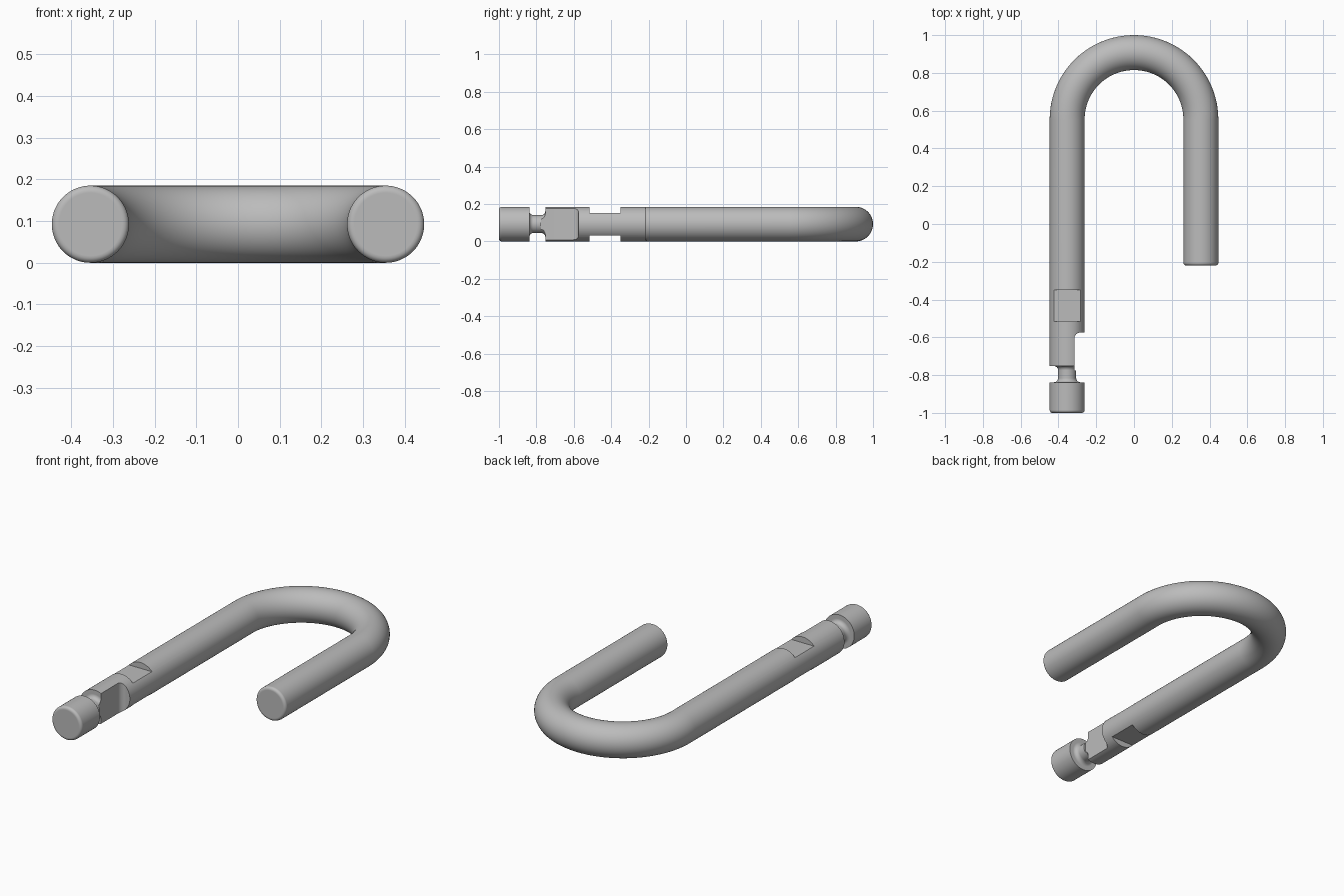
import bpy, bmesh
from math import sin, cos, pi
from mathutils import Vector, Matrix

default = bpy.data.objects.get("Cube")
if default:
    bpy.data.objects.remove(default, do_unlink=True)

R = 0.0925        # rod radius
LEG = 0.354       # leg distance from the centre line
BEND_Y = 0.5535   # centre of the bend
SIDES = 72

steel = bpy.data.materials.new("steel grey")
steel.use_nodes = True
grey = (0.5, 0.5, 0.5, 1)
steel.diffuse_color = grey
steel.node_tree.nodes["Principled BSDF"].inputs["Base Color"].default_value = grey


def add_object(name, bm):
    mesh = bpy.data.meshes.new(name)
    bmesh.ops.recalc_face_normals(bm, faces=bm.faces[:])
    bm.to_mesh(mesh)
    bm.free()
    mesh.materials.append(steel)
    obj = bpy.data.objects.new(name, mesh)
    bpy.context.collection.objects.link(obj)
    return obj


def quarter(steps=6):
    return [i / steps * pi / 2 for i in range(steps + 1)]


def rounded_end(y, f=0.015):
    """Profile (y, radius) of a rod end with a rounded rim."""
    return [(y, R - f - 0.002)] + [
        (y + f * (1 - cos(a)), R - f + f * sin(a)) for a in quarter()]


def groove(y0, y1, neck=0.048, f=0.022):
    """Profile of a turned groove with filleted corners."""
    low = [(y0 + f * (1 - cos(a)), neck + f * (1 - sin(a))) for a in quarter()]
    high = [(y0 + y1 - y, r) for y, r in reversed(low)]
    return [(y0, R)] + low + high + [(y1, R)]


# Stations along the rod: centre, sideways normal, radius
stations = []
for y, r in rounded_end(-1) + groove(-0.838, -0.752):
    stations.append((Vector((-LEG, y, R)), Vector((-1, 0, 0)), r))
BEND_STEPS = 48
for i in range(BEND_STEPS + 1):
    a = pi - pi * i / BEND_STEPS
    n = Vector((cos(a), sin(a), 0))
    stations.append((Vector((0, BEND_Y, R)) + n * LEG, n, R))
for y, r in reversed(rounded_end(-0.22)):
    stations.append((Vector((LEG, y, R)), Vector((1, 0, 0)), r))

# Sweep the rod
bm = bmesh.new()
rings = []
for c, n, r in stations:
    rings.append([bm.verts.new(c + r * (cos(t) * n + sin(t) * Vector((0, 0, 1))))
                  for t in (2 * pi * k / SIDES for k in range(SIDES))])
for a, b in zip(rings, rings[1:]):
    for k in range(SIDES):
        j = (k + 1) % SIDES
        bm.faces.new((a[k], a[j], b[j], b[k]))
bm.faces.new(rings[0])
bm.faces.new(rings[-1])
shackle = add_object("shackle_rod", bm)


def cut_box(name, low, high, fillet=0):
    """Cut a box out of the rod; the fillet rounds its low-x, high-y corner."""
    low, high = Vector(low), Vector(high)
    bm = bmesh.new()
    bmesh.ops.create_cube(bm, size=1, matrix=Matrix.Translation((low + high) / 2)
                          @ Matrix.Diagonal((*(high - low), 1)))
    if fillet:
        corner = [e for e in bm.edges if all(
            abs(v.co.x - low.x) < 1e-4 and abs(v.co.y - high.y) < 1e-4 for v in e.verts)]
        bmesh.ops.bevel(bm, geom=corner, offset=fillet, segments=6,
                        profile=0.5, affect='EDGES')
    cutter = add_object(name, bm)
    cutter.hide_render = True
    mod = shackle.modifiers.new(name, 'BOOLEAN')
    mod.operation = 'DIFFERENCE'
    mod.solver = 'EXACT'
    mod.object = cutter
    bpy.ops.object.modifier_apply(modifier=mod.name)
    bpy.data.objects.remove(cutter, do_unlink=True)


bpy.ops.object.select_all(action='DESELECT')
bpy.context.view_layer.objects.active = shackle
shackle.select_set(True)

# Locking notch on the inner side, open towards the groove
cut_box("notch_cutter", (-0.315, -0.775, -0.1), (-0.2, -0.575, 0.3), 0.03)
# Flats above and below the long leg
FLAT = 0.06
for name, z0, z1 in (("upper_flat_cutter", R + FLAT, 0.3),
                     ("lower_flat_cutter", -0.1, R - FLAT)):
    cut_box(name, (-0.5, -0.517, z0), (-0.2, -0.35, z1))

# Smooth shading with crisp machined edges
bpy.ops.object.shade_smooth_by_angle(angle=pi / 6)
weighted = shackle.modifiers.new("weighted normals", 'WEIGHTED_NORMAL')
weighted.keep_sharp = True
